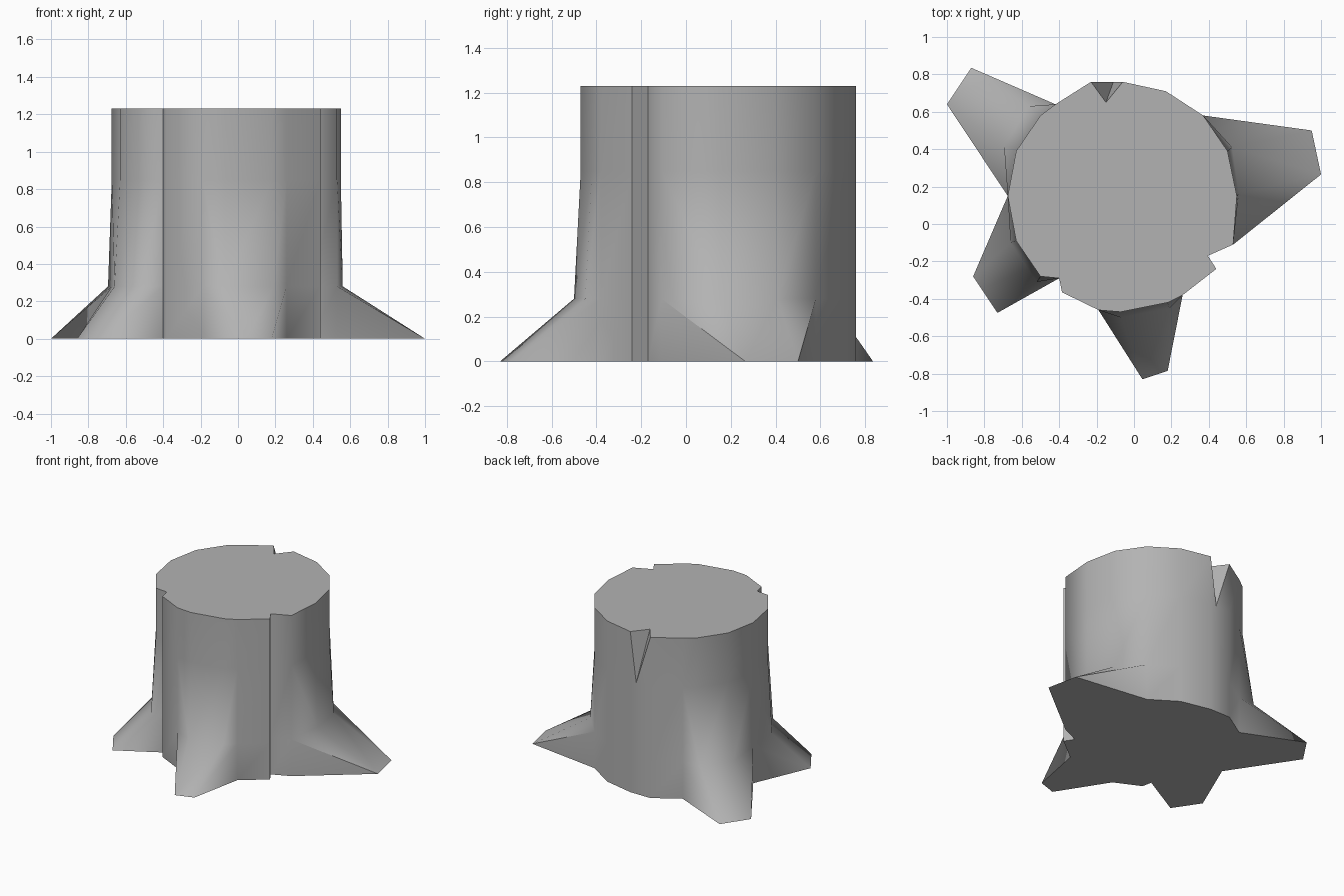
import bpy
import bmesh
import math

TOP, SHOULDER, FLARE = 1.23, 0.85, 0.28

# Trunk outline, counterclockwise: (trunk point, root shoulder, root foot)
COLUMNS = [
    ((.53, -.11),),
    ((.55, .15), (.56, .16), (1, .265)),        # left root
    ((.50, .39), (.525, .41), (.95, .5)),
    ((.37, .58),),
    ((.17, .71),),
    ((-.06, .76),),                             # back notch sits after this
    ((-.23, .76),),
    ((-.42, .64),),
    ((-.5, .58), (-.56, .63), (-.87, .835)),    # back right root
    ((-.63, .39), (-.695, .42), (-1, .64)),
    ((-.675, .15),),
    ((-.63, -.09), (-.66, -.1), (-.86, -.28)),  # front right root
    ((-.5, -.28), (-.52, -.31), (-.73, -.475)),
    ((-.40, -.29),),                            # full-height step
    ((-.385, -.365),),
    ((-.19, -.46),),
    ((-.07, -.47), (-.07, -.5), (.045, -.83)),  # front root
    ((.18, -.42), (.19, -.45), (.18, -.785)),
    ((.26, -.38),),
    ((.44, -.24),),                             # full-height step
    ((.395, -.17),),
]
NOTCH_AFTER = 5

# Remove the default object
cube = bpy.data.objects.get("Cube")
if cube:
    bpy.data.objects.remove(cube, do_unlink=True)

grey = bpy.data.materials.new("stump grey")
grey.use_nodes = True
colour = (.45, .45, .45, 1)
grey.diffuse_color = colour
for node in grey.node_tree.nodes:
    if node.type == 'BSDF_PRINCIPLED':
        node.inputs["Base Color"].default_value = colour

bm = bmesh.new()


def ring(level, z):
    """One vertex per column; level picks trunk point, shoulder or foot."""
    return [bm.verts.new((*c[min(level, len(c) - 1)], z)) for c in COLUMNS]


rings = [ring(2, 0), ring(1, FLARE), ring(0, SHOULDER), ring(0, TOP)]
count = len(COLUMNS)
is_root = [len(c) > 1 for c in COLUMNS]

# Back notch: a wedge cut down from the rim
apex = bm.verts.new((-.11, .76, SHOULDER))
inner = bm.verts.new((-.15, .65, TOP))

# Walls and roots
for band, (low, high) in enumerate(zip(rings, rings[1:])):
    for i in range(count):
        j = (i + 1) % count
        a, b, c, d = low[i], low[j], high[j], high[i]
        if i == NOTCH_AFTER and band == 1:
            bm.faces.new((a, b, c, apex, d))
        elif i == NOTCH_AFTER and band == 2:
            bm.faces.new((a, apex, d))
            bm.faces.new((apex, b, c))
            notch = [bm.faces.new((apex, inner, d)), bm.faces.new((apex, c, inner))]
        elif band < 2 and is_root[i] and not is_root[j]:
            bm.faces.new((a, b, c))
            bm.faces.new((a, c, d))
        elif band < 2 and is_root[j] and not is_root[i]:
            bm.faces.new((a, b, d))
            bm.faces.new((b, c, d))
        else:
            bm.faces.new((a, b, c, d))

# Cut top and underside
rim = rings[-1]
bm.faces.new(rim[:NOTCH_AFTER + 1] + [inner] + rim[NOTCH_AFTER + 1:])
bm.faces.new(rings[0][::-1])

# Smooth bark with crisp rims, steps and creases
bm.normal_update()
for face in bm.faces:
    face.smooth = True
for edge in bm.edges:
    edge.smooth = edge.calc_face_angle(0) < math.radians(62)
for face in notch:
    for edge in face.edges:
        edge.smooth = False

mesh = bpy.data.meshes.new("tree_stump")
bm.to_mesh(mesh)
bm.free()
mesh.materials.append(grey)
stump = bpy.data.objects.new("tree_stump", mesh)
bpy.context.collection.objects.link(stump)
